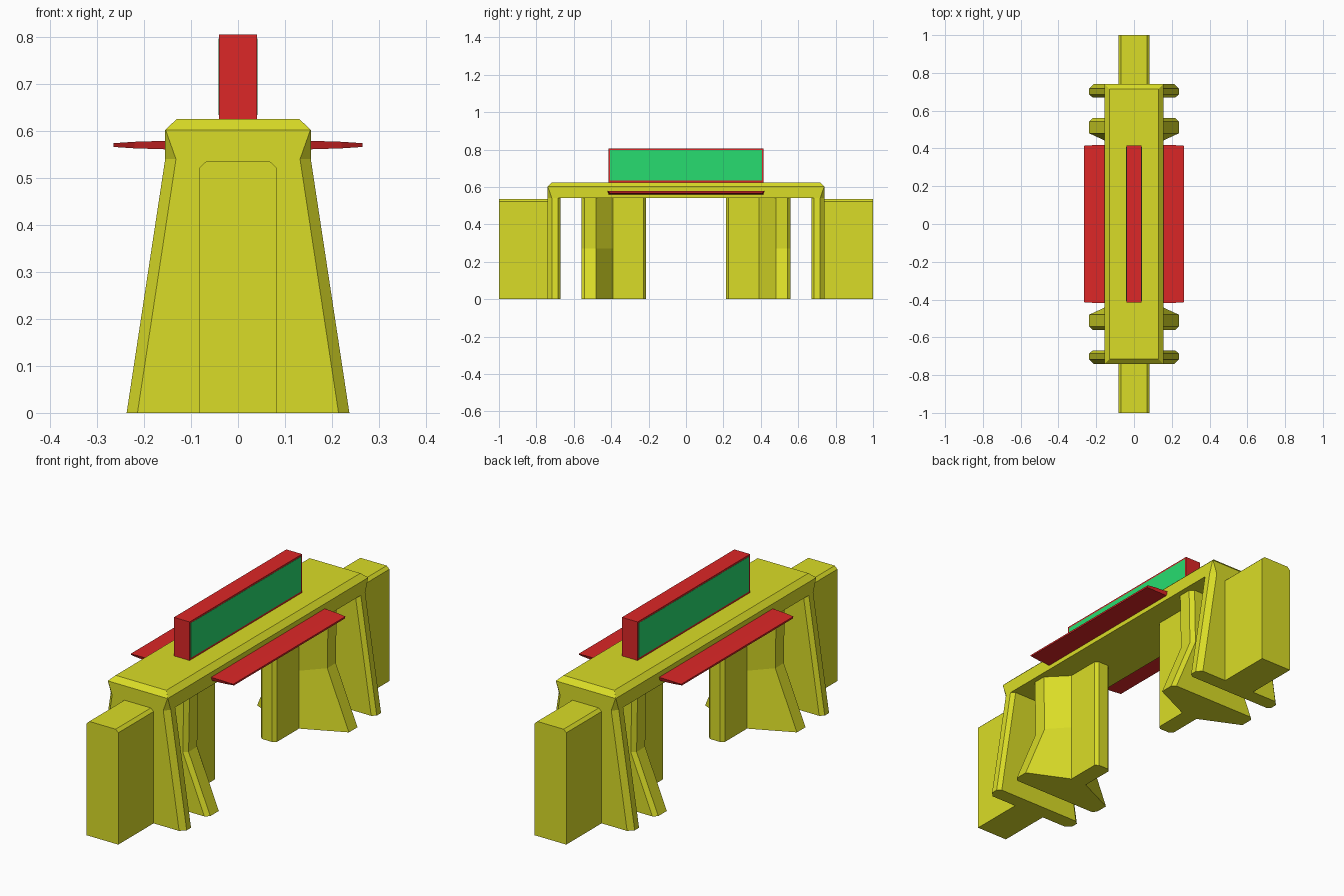
import bpy, bmesh

if "Cube" in bpy.data.objects:
    bpy.data.objects.remove(bpy.data.objects["Cube"])


def material(name, rgb):
    m = bpy.data.materials.new(name)
    m.diffuse_color = (*rgb, 1)
    m.use_nodes = True
    m.node_tree.nodes["Principled BSDF"].inputs["Base Color"].default_value = m.diffuse_color
    return m


YELLOW = material("yellow", (0.70, 0.72, 0.02))
RED = material("red", (0.72, 0.02, 0.02))
GREEN = material("green", (0.02, 0.72, 0.16))


def loft(name, rings, mat):
    """Skin a list of equal-length point rings and cap both ends."""
    bm = bmesh.new()
    vs = [[bm.verts.new(p) for p in r] for r in rings]
    n = len(vs[0])
    for a, b in zip(vs, vs[1:]):
        for i in range(n):
            j = (i + 1) % n
            bm.faces.new((a[i], a[j], b[j], b[i]))
    bm.faces.new(vs[0])
    bm.faces.new(vs[-1])
    bmesh.ops.recalc_face_normals(bm, faces=bm.faces)
    me = bpy.data.meshes.new(name)
    bm.to_mesh(me)
    bm.free()
    me.materials.append(mat)
    ob = bpy.data.objects.new(name, me)
    bpy.context.collection.objects.link(ob)
    return ob


def box(name, lo, hi, mat):
    return loft(name, [[(lo[0], lo[1], z), (hi[0], lo[1], z),
                        (hi[0], hi[1], z), (lo[0], hi[1], z)]
                       for z in (lo[2], hi[2])], mat)


def mirrored(half, z, s):
    """Section given for x > 0, mirrored in x; s flips it in y."""
    pts = half + [(-x, y) for x, y in reversed(half)]
    return [(x, s * y, z) for x, y in pts]


# Beam: corners cut back below, bevelled on top
def beam_ring(x, y, c, z):
    return mirrored([(x - c, y), (x, y - c), (x, c - y), (x - c, -y)], z, 1)


loft("beam", [beam_ring(0.155, 0.74, 0.023, 0.54),
              beam_ring(0.155, 0.74, 0.001, 0.602),
              beam_ring(0.131, 0.716, 0.001, 0.625)], YELLOW)


# Outer leg plate section, w = half width
def plate(w):
    return [(w - 0.023, 0.74), (w, 0.717), (w, 0.685), (w - 0.018, 0.67)]


# Inner leg section: plate flaring into a thin fin
def finned(w):
    return [(w - 0.018, 0.56), (w, 0.543), (w, 0.48),
            (0.042, 0.39), (0.042, 0.228), (0.026, 0.215)]


for s, end in ((-1, "front"), (1, "back")):
    loft(end + "_outer_leg", [mirrored(plate(w), z, s)
         for w, z in ((0.237, 0), (0.155, 0.54))], YELLOW)
    loft(end + "_inner_leg", [mirrored(finned(w), z, s)
         for w, z in ((0.237, 0), (0.125, 0.27), (0.13, 0.545))], YELLOW)
    # End block with bevelled top edges
    profile = [(-0.082, 0), (0.082, 0), (0.082, 0.522), (0.068, 0.535),
               (-0.068, 0.535), (-0.082, 0.522)]
    loft(end + "_block", [[(x, s * y, z) for x, z in profile]
                          for y in (0.72, 1.0)], YELLOW)

# Display panel on top
box("panel_frame", (-0.0405, -0.415, 0.62), (0.0405, 0.415, 0.805), RED)

for s, side in ((-1, "left"), (1, "right")):
    box(side + "_screen", (min(s * 0.03, s * 0.0415), -0.407, 0.634),
        (max(s * 0.03, s * 0.0415), 0.407, 0.797), GREEN)
    # Thin tapered side shelf
    loft(side + "_shelf",
         [[(s * x, -y, 0.57 - t), (s * x, y, 0.57 - t),
           (s * x, y + 0.006, 0.57 + t), (s * x, -y - 0.006, 0.57 + t)]
          for x, y, t in ((0.14, 0.414, 0.0095), (0.22, 0.411, 0.007),
                          (0.265, 0.408, 0.004))], RED)
